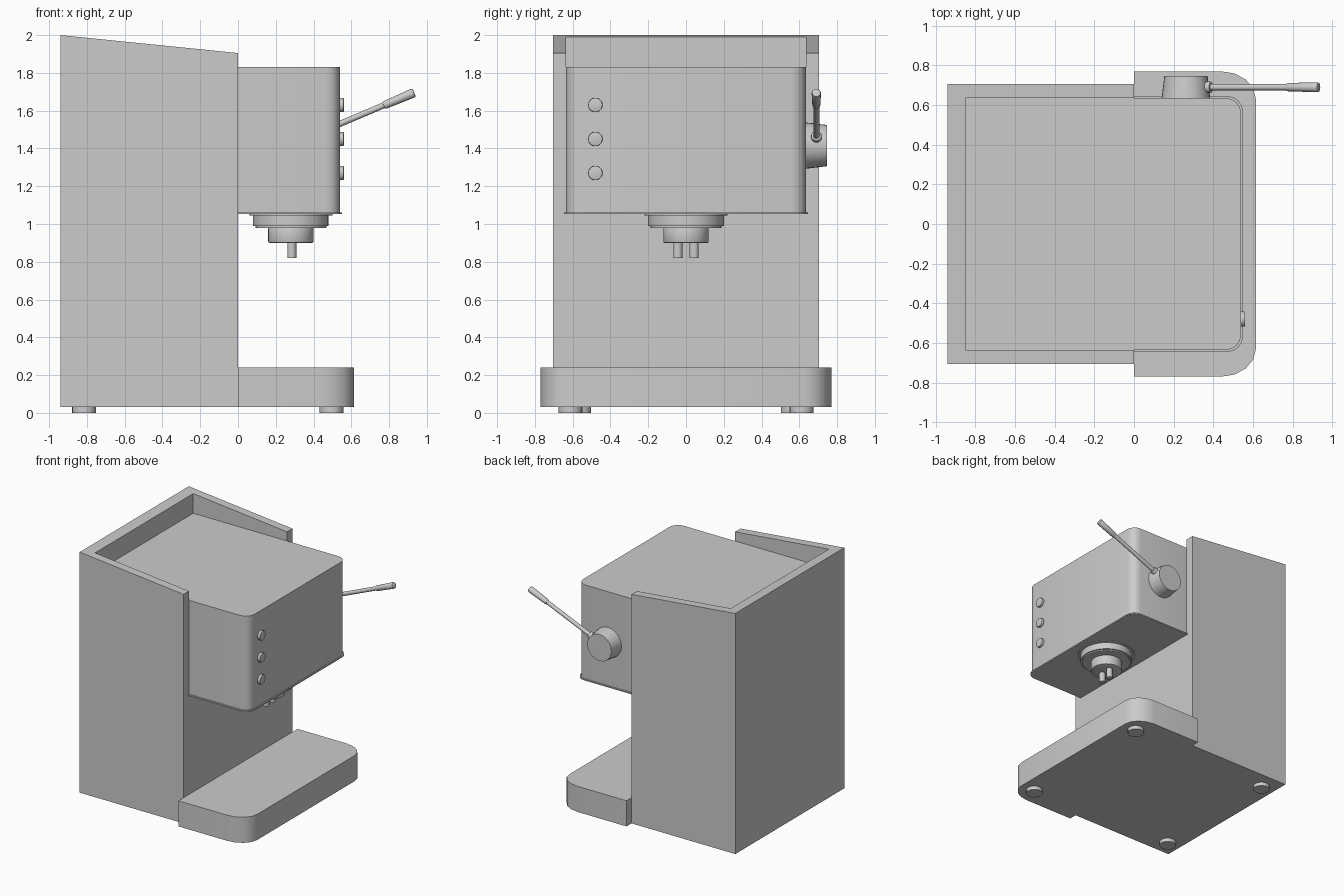
import bpy, bmesh, math
from mathutils import Vector

if "Cube" in bpy.data.objects:
    bpy.data.objects.remove(bpy.data.objects["Cube"])


def finish(name, bm, smooth=True):
    bmesh.ops.recalc_face_normals(bm, faces=bm.faces)
    me = bpy.data.meshes.new(name)
    bm.to_mesh(me)
    bm.free()
    ob = bpy.data.objects.new(name, me)
    bpy.context.collection.objects.link(ob)
    if smooth:
        bpy.ops.object.select_all(action='DESELECT')
        ob.select_set(True)
        bpy.context.view_layer.objects.active = ob
        bpy.ops.object.shade_smooth_by_angle(angle=math.radians(40))
    return ob


def prism(name, pts, direction, smooth=True):
    """Extrude a closed outline of 3D points along a direction."""
    bm = bmesh.new()
    face = bm.faces.new([bm.verts.new(p) for p in pts])
    new = bmesh.ops.extrude_face_region(bm, geom=[face])['geom']
    verts = [v for v in new if isinstance(v, bmesh.types.BMVert)]
    bmesh.ops.translate(bm, verts=verts, vec=direction)
    return finish(name, bm, smooth)


def rod(name, p0, p1, r0, r1=None, bevel=0, seg=32):
    """Cylinder or cone from p0 to p1, optionally with rounded rims."""
    p0, p1 = Vector(p0), Vector(p1)
    axis = p1 - p0
    bm = bmesh.new()
    bmesh.ops.create_cone(bm, cap_ends=True, segments=seg, radius1=r0,
                          radius2=r0 if r1 is None else r1, depth=axis.length)
    if bevel:
        rims = [e for e in bm.edges if any(len(f.verts) > 4 for f in e.link_faces)]
        bmesh.ops.bevel(bm, geom=rims, offset=bevel, segments=2, profile=0.5, affect='EDGES')
    m = Vector((0, 0, 1)).rotation_difference(axis).to_matrix().to_4x4()
    m.translation = (p0 + p1) / 2
    bmesh.ops.transform(bm, matrix=m, verts=bm.verts)
    return finish(name, bm)


def rounded_front(x0, x1, half, rx, ry, z, seg):
    """Plan outline: square at the back, two rounded corners at the front."""
    arc = [(x1 - rx + rx * math.sin(a), half - ry + ry * math.cos(a))
           for a in (math.pi / 2 * i / seg for i in range(seg + 1))]
    right = [(x0, half)] + arc
    return [(x, y, z) for x, y in right] + [(x, -y, z) for x, y in reversed(right)]


# Body: sloped-top housing with an open-fronted tray cut into the top
side = [(-0.94, 0.03), (0, 0.03), (0, 1.905), (-0.94, 2.0)]
body = prism("body_housing", [(x, -0.705, z) for x, z in side], (0, 1.41, 0), False)
cutter = prism("tray_cutter", [(-0.85, -0.635, 1.8), (0.2, -0.635, 1.8),
                               (0.2, 0.635, 1.8), (-0.85, 0.635, 1.8)], (0, 0, 0.5), False)
cutter.hide_render = True
mod = body.modifiers.new("tray", 'BOOLEAN')
mod.operation = 'DIFFERENCE'
mod.solver = 'EXACT'
mod.object = cutter
bpy.context.view_layer.objects.active = body
bpy.ops.object.modifier_apply(modifier=mod.name)
bpy.data.objects.remove(cutter)

# Brewing head, its tray-filling top, and the thin lip below it
prism("brewing_head", rounded_front(0, 0.54, 0.635, 0.075, 0.075, 1.06, 4), (0, 0, 0.77))
prism("top_plate", [(-0.85, -0.635, 1.8), (0, -0.635, 1.8), (0, 0.635, 1.8),
                    (-0.85, 0.635, 1.8)], (0, 0, 0.03), False)
prism("head_lip", rounded_front(0, 0.55, 0.645, 0.08, 0.08, 1.052, 4), (0, 0, 0.01))

# Drip base
prism("drip_base", rounded_front(0, 0.615, 0.77, 0.175, 0.14, 0.03, 4), (0, 0, 0.21))

# Feet
for x, y, label in ((-0.815, 0.565, "back"), (0.495, 0.612, "front")):
    for s in (-1, 1):
        rod(f"{label}_foot_{'left' if s < 0 else 'right'}",
            (x, s * y, 0), (x, s * y, 0.035), 0.063, seg=24)

# Group head, filter holder and twin spouts
for name, z0, z1, r in (("group_flange", 1.045, 1.055, 0.22),
                        ("group_head", 0.99, 1.05, 0.2),
                        ("group_rim", 0.98, 0.995, 0.188),
                        ("filter_holder", 0.9, 0.985, 0.12)):
    rod(name, (0.28, 0, z0), (0.28, 0, z1), r, bevel=0.008 if r == 0.12 else 0)
for s in (-1, 1):
    rod(f"spout_{'left' if s < 0 else 'right'}",
        (0.285, s * 0.043, 0.82), (0.285, s * 0.043, 0.91), 0.024, seg=16)

# Front buttons
for i in range(3):
    z = 1.63 - 0.18 * i
    rod(f"button_{i + 1}", (0.535, -0.48, z), (0.56, -0.48, z), 0.038, bevel=0.004, seg=24)

# Steam knob with its lever
rod("steam_knob", (0.262, 0.63, 1.415), (0.262, 0.747, 1.415), 0.123, 0.109)
rod("lever_collar", (0.35, 0.69, 1.45), (0.39, 0.69, 1.467), 0.028, bevel=0.005, seg=16)
rod("lever_rod", (0.35, 0.69, 1.45), (0.79, 0.69, 1.636), 0.016, seg=16)
rod("lever_grip", (0.77, 0.69, 1.627), (0.933, 0.69, 1.696), 0.021, 0.025, bevel=0.008, seg=16)
